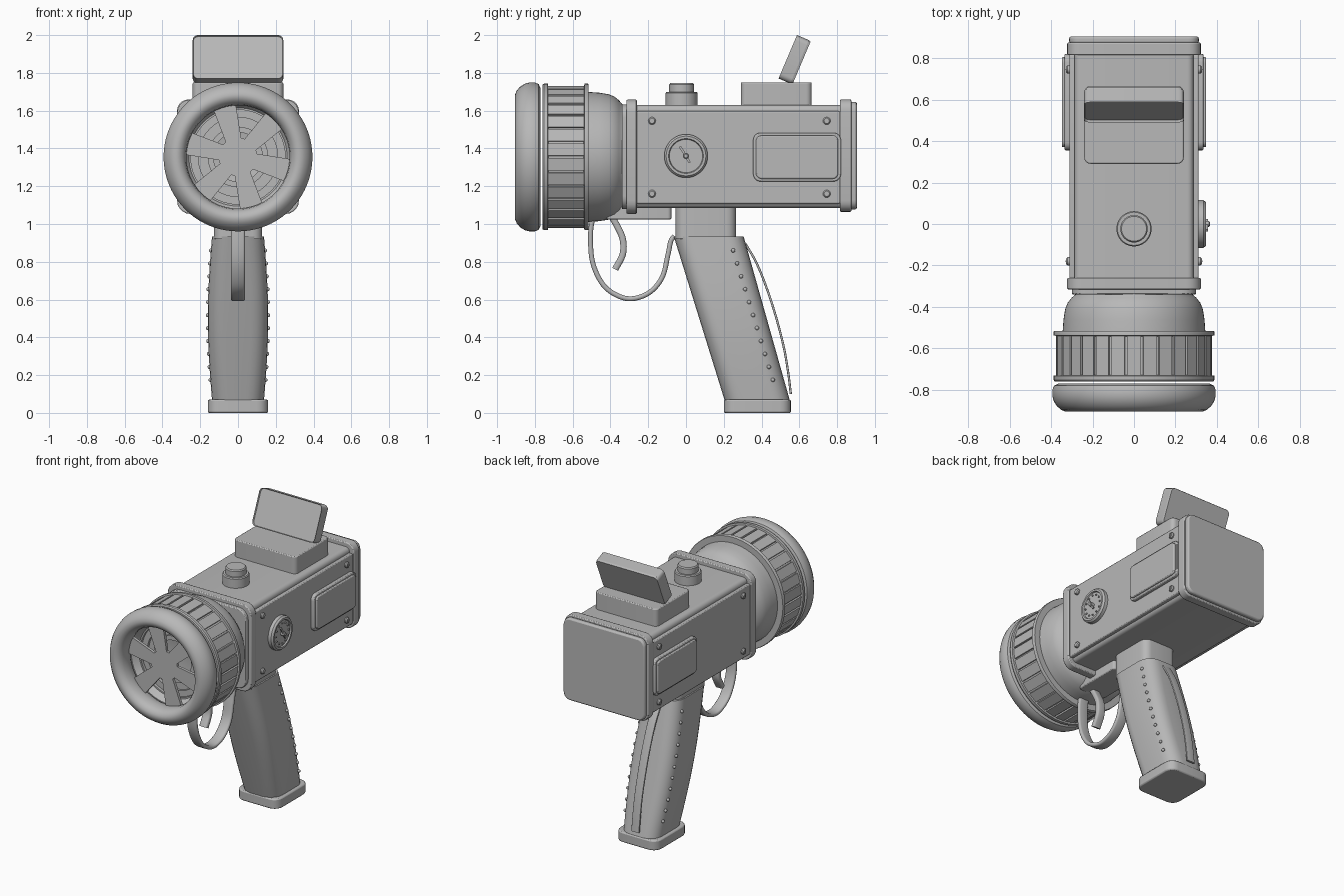
import bpy, bmesh, math
from mathutils import Vector, Matrix

if "Cube" in bpy.data.objects:
    bpy.data.objects.remove(bpy.data.objects["Cube"])

GREY = bpy.data.materials.new("plain grey")
GREY.use_nodes = True
GREY.diffuse_color = (0.48, 0.48, 0.48, 1)
GREY.node_tree.nodes["Principled BSDF"].inputs["Base Color"].default_value = (0.48, 0.48, 0.48, 1)
LENS_Z = 1.355


def make(name, bm, bevel=0.0, angle=35):
    """Turn a bmesh into a shaded object, with an optional rounded edge."""
    bmesh.ops.recalc_face_normals(bm, faces=bm.faces)
    mesh = bpy.data.meshes.new(name)
    bm.to_mesh(mesh)
    bm.free()
    ob = bpy.data.objects.new(name, mesh)
    bpy.context.collection.objects.link(ob)
    mesh.materials.append(GREY)
    if bevel:
        mod = ob.modifiers.new("edge", 'BEVEL')
        mod.width, mod.segments, mod.limit_method = bevel, 2, 'ANGLE'
        mod.angle_limit = math.radians(40)
    bpy.ops.object.select_all(action='DESELECT')
    bpy.context.view_layer.objects.active = ob
    ob.select_set(True)
    bpy.ops.object.shade_smooth_by_angle(angle=math.radians(angle))
    return ob


def round_rect(w, h, r, n=5):
    pts = []
    for k, (sx, sy) in enumerate([(1, 1), (-1, 1), (-1, -1), (1, -1)]):
        for i in range(n + 1):
            a = math.pi / 2 * (k + i / n)
            pts.append((sx * (w / 2 - r) + r * math.cos(a), sy * (h / 2 - r) + r * math.sin(a)))
    return pts


def loft(rings, caps=True):
    """Skin equal-length closed rings of points."""
    bm = bmesh.new()
    loops = [[bm.verts.new(p) for p in ring] for ring in rings]
    n = len(loops[0])
    for a, b in zip(loops, loops[1:]):
        for i in range(n):
            bm.faces.new((a[i], a[(i + 1) % n], b[(i + 1) % n], b[i]))
    if caps:
        bm.faces.new(loops[0])
        bm.faces.new(loops[-1])
    return bm


def place(u, v, d, axis):
    return {'X': (d, u, v), 'Y': (u, d, v), 'Z': (u, v, d)}[axis]


def slab(name, axis, centre, size, lo, hi, r, bevel=0.006):
    """Rounded rectangle pushed from lo to hi along an axis."""
    pts = round_rect(*size, r)
    return make(name, loft([[place(u + centre[0], v + centre[1], d, axis) for u, v in pts]
                            for d in (lo, hi)]), bevel)


def lathe(name, profile, centre, axis='Y', n=64, closed=False):
    """Spin (radius, depth) points about an axis."""
    rings = [[place(centre[0] + r * math.cos(math.tau * i / n),
                    centre[1] + r * math.sin(math.tau * i / n), d, axis)
              for i in range(n)] for r, d in profile]
    if closed:
        rings.append(rings[0])
    bm = loft(rings, not closed)
    if closed:
        bmesh.ops.remove_doubles(bm, verts=bm.verts, dist=1e-5)
    return make(name, bm, angle=32)


def strip(name, path, width, thick, r):
    """Sweep a rounded bar along a smooth path of (y, z) points."""
    p = [Vector(q) for q in path]
    p = [2 * p[0] - p[1]] + p + [2 * p[-1] - p[-2]]
    fine = []
    for a, b, c, d in zip(p, p[1:], p[2:], p[3:]):
        for i in range(8):
            t = i / 8
            fine.append(0.5 * (2 * b + (c - a) * t + (2 * a - 5 * b + 4 * c - d) * t * t
                               + (3 * b - a - 3 * c + d) * t ** 3))
    fine.append(p[-2])
    rings = []
    for i, q in enumerate(fine):
        t = (fine[min(i + 1, len(fine) - 1)] - fine[max(i - 1, 0)]).normalized()
        rings.append([(u, q.x - t.y * v, q.y + t.x * v) for u, v in round_rect(width, thick, r, 3)])
    return make(name, loft(rings), angle=40)


# Main body, end frames and rear cap
slab("body", 'Y', (0, 1.358), (0.575, 0.545), -0.28, 0.83, 0.03)
for lo, hi, w, h in [(-0.315, -0.26, 0.645, 0.605), (-0.34, -0.31, 0.60, 0.555)]:
    slab("front_frame", 'Y', (0, 1.356), (w, h), lo, hi, 0.07)
slab("rear_frame", 'Y', (0, 1.362), (0.645, 0.595), 0.815, 0.875, 0.06)
slab("rear_cap", 'Y', (0, 1.362), (0.625, 0.57), 0.87, 0.905, 0.05, 0.01)

# Side plates, raised panels and slotted screws on both sides
for s, side in [(1, "left"), (-1, "right")]:
    slab(side + "_side_plate", 'X', (0.277, 1.352), (1.08, 0.49), s * 0.27, s * 0.312, 0.01)
    slab(side + "_panel_rim", 'X', (0.588, 1.354), (0.465, 0.258), s * 0.30, s * 0.335, 0.04)
    slab(side + "_panel", 'X', (0.588, 1.354), (0.435, 0.23), s * 0.33, s * 0.348, 0.03)
    for y in (-0.18, 0.745):
        for z in (1.16, 1.546):
            lathe(side + "_screw", [(0.02, s * 0.30), (0.02, s * 0.32), (0.014, s * 0.327)], (y, z), 'X', 16)
            slab(side + "_screw_slot", 'X', (y, z), (0.006, 0.03), s * 0.32, s * 0.33, 0.001, 0)

# Dial with ticks and a needle on the left side
dial = (0.0, 1.36)
lathe("dial_rim", [(0.115, 0.30), (0.115, 0.335), (0.105, 0.347), (0.092, 0.347), (0.088, 0.338)], dial, 'X', 48)
for i in range(12):
    a = math.tau * i / 12
    slab("dial_tick", 'X', (0.07 * math.cos(a), 1.36 + 0.07 * math.sin(a)), (0.01, 0.01), 0.335, 0.345, 0.003, 0)
lathe("dial_hub", [(0.014, 0.335), (0.014, 0.362), (0.01, 0.366)], dial, 'X', 16)
bm = bmesh.new()
for i in (0, 1):
    bmesh.ops.create_cube(bm, size=1, matrix=Matrix.Translation((0.352, -0.016 + 0.02 * i, 1.385 - 0.035 * i))
                          @ Matrix.Rotation(math.radians(32), 4, 'X') @ Matrix.Diagonal((0.008, 0.012, 0.06, 1)))
make("dial_needle", bm)

# Lens housing, grip ring flanges and ribs
lens = (0, LENS_Z)
lathe("lens_housing", [(0.25, -0.27), (0.27, -0.33), (0.30, -0.355), (0.32, -0.38), (0.332, -0.41),
                       (0.34, -0.46), (0.345, -0.53)], lens)
lathe("focus_barrel", [(0.33, -0.515), (0.385, -0.515), (0.388, -0.52), (0.388, -0.537), (0.366, -0.542),
                       (0.366, -0.728), (0.388, -0.732), (0.388, -0.752), (0.382, -0.76), (0.29, -0.76),
                       (0.26, -0.72), (0.25, -0.72), (0.25, -0.70), (0.21, -0.70), (0.21, -0.68),
                       (0.16, -0.68), (0.16, -0.70), (0.13, -0.70), (0.13, -0.68), (0.07, -0.67)], lens)
bm = bmesh.new()
RIBS = 30
for i in range(RIBS):
    turn = Matrix.Rotation(math.tau * (i + 0.5) / RIBS, 4, 'Y')
    bmesh.ops.create_cube(bm, size=1, matrix=Matrix.Translation((0, -0.635, LENS_Z)) @ turn
                          @ Matrix.Translation((0.366, 0, 0)) @ Matrix.Diagonal((0.02, 0.19, 0.066, 1)))
make("focus_ribs", bm)

# Rounded front ring
ring = [(0.285, -0.775), (0.365, -0.77), (0.386, -0.78), (0.394, -0.80), (0.394, -0.83), (0.387, -0.855),
        (0.372, -0.878), (0.352, -0.896), (0.33, -0.905), (0.31, -0.902), (0.29, -0.888),
        (0.278, -0.865), (0.273, -0.83), (0.275, -0.795)]
lathe("front_ring", ring, lens, closed=True, n=80)

# Six flared shutter blades around a hub
bm = bmesh.new()
for i in range(6):
    spin = Matrix.Translation((0, -0.80, LENS_Z)) @ Matrix.Rotation(math.radians(15 + 60 * i), 4, 'Y')
    front, back = [[bm.verts.new(spin @ Vector((x, y, z))) for x, z in
                    [(0.07, -0.04), (0.285, -0.062), (0.285, 0.062), (0.07, 0.04)]] for y in (-0.01, 0.01)]
    bm.faces.new(front)
    bm.faces.new(back)
    for k in range(4):
        bm.faces.new((front[k], front[k - 1], back[k - 1], back[k]))
make("shutter_blades", bm)
lathe("shutter_hub", [(0.105, -0.79), (0.105, -0.81)], lens, n=12)

# Top button
lathe("button", [(0.085, 1.62), (0.085, 1.693), (0.08, 1.70), (0.066, 1.70), (0.066, 1.738), (0.06, 1.746)],
      (0, -0.023), 'Z', 40)

# Screen mount and tilted screen with an inset face on each side
slab("screen_mount", 'Z', (0, 0.478), (0.48, 0.375), 1.61, 1.75, 0.03)
tilt = Matrix.Translation((0, 0.57, 1.872)) @ Matrix.Rotation(math.radians(-23), 4, 'X')
screen = loft([[(u, d, v) for u, v in round_rect(0.48, 0.25, 0.03)] for d in (-0.034, 0.034)])
caps = [f for f in screen.faces if len(f.verts) > 4]
bmesh.ops.inset_individual(screen, faces=caps, thickness=0.032)
bmesh.ops.inset_individual(screen, faces=caps, thickness=0.004, depth=-0.012)
bmesh.ops.transform(screen, matrix=tilt, verts=screen.verts)
make("screen", screen)

# Handle: neck, leaning swollen grip and foot
slab("neck", 'Z', (0, 0.105), (0.255, 0.32), 0.92, 1.10, 0.05)
rings = []
for i in range(13):
    t = i / 12
    y0, y1 = 0.205 - 0.27 * t, 0.55 - 0.245 * t
    w = 0.275 + 0.045 * math.sin(math.pi * t)
    rings.append([(u, v + (y0 + y1) / 2, 0.065 + 0.87 * t) for u, v in round_rect(w, y1 - y0, 0.09)])
make("grip", loft(rings), angle=50)
slab("foot", 'Z', (0, 0.378), (0.32, 0.355), 0, 0.07, 0.06, 0.008)

# Studs down both grip sides
bm = bmesh.new()
for i in range(11):
    t = i / 10
    half = 0.1375 + 0.0225 * math.sin(math.pi * (0.92 - 0.8 * t))
    for s in (-1, 1):
        bmesh.ops.create_uvsphere(bm, u_segments=10, v_segments=6, radius=0.011,
                                  matrix=Matrix.Translation((s * half, 0.25 + 0.21 * t, 0.86 - 0.685 * t)))
make("grip_studs", bm)

# Back strap, trigger, trigger guard and the rail above them
strip("back_strap", [(0.315, 0.895), (0.37, 0.80), (0.42, 0.68), (0.47, 0.53), (0.515, 0.36), (0.54, 0.22),
                     (0.555, 0.10)], 0.06, 0.012, 0.004)
strip("trigger_guard", [(-0.49, 1.05), (-0.505, 0.95), (-0.495, 0.80), (-0.44, 0.68), (-0.36, 0.62), (-0.28, 0.605),
                        (-0.19, 0.64), (-0.125, 0.72), (-0.095, 0.84), (-0.08, 0.91), (-0.06, 0.935)],
      0.075, 0.026, 0.012)
strip("trigger", [(-0.40, 1.05), (-0.365, 0.99), (-0.335, 0.92), (-0.335, 0.84), (-0.375, 0.76)],
      0.06, 0.034, 0.012)
slab("trigger_rail", 'Z', (0, -0.25), (0.20, 0.345), 1.025, 1.09, 0.02)
